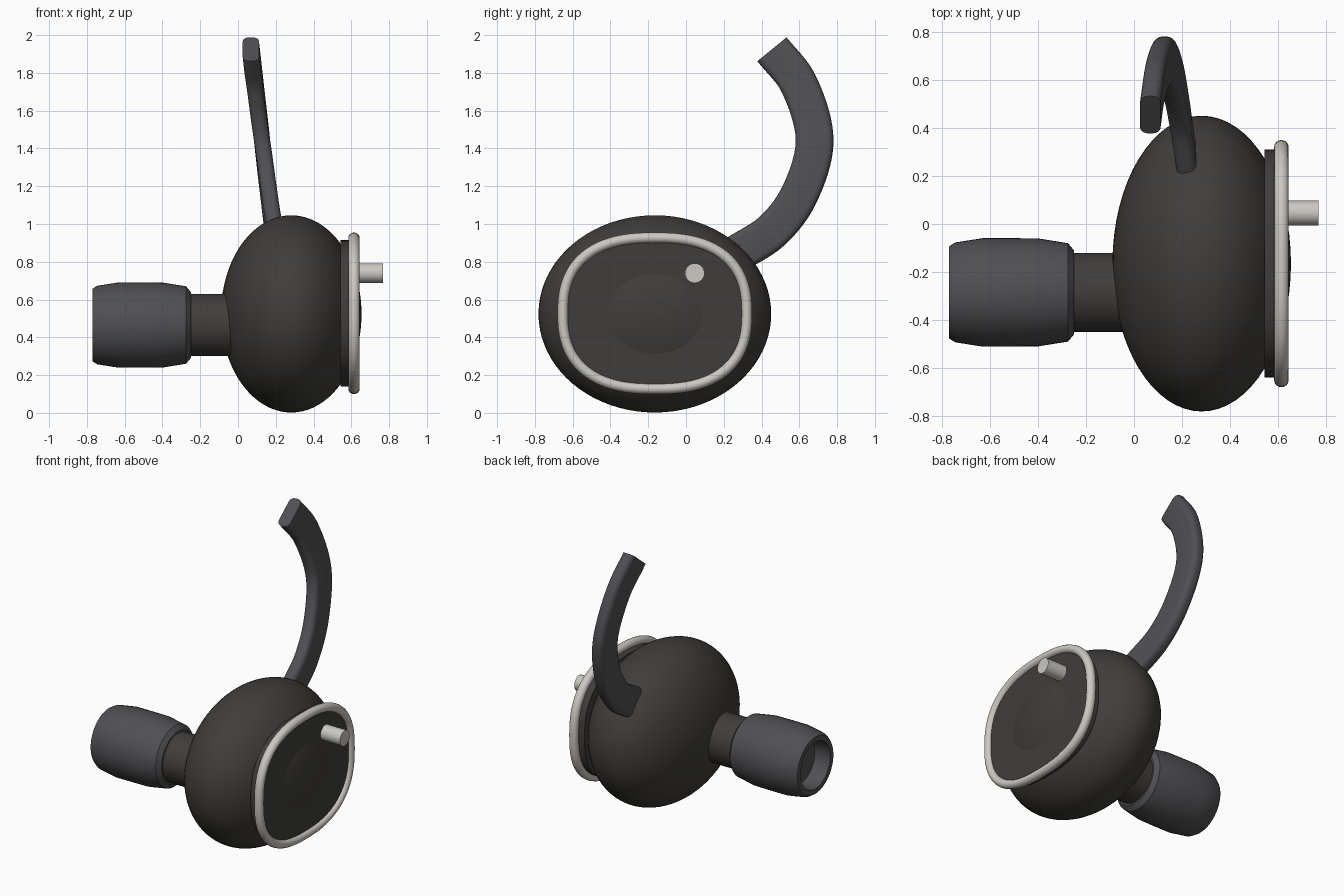
import bpy, bmesh, math
from mathutils import Vector, Matrix

if "Cube" in bpy.data.objects:
    bpy.data.objects.remove(bpy.data.objects["Cube"])


def material(name, rgb):
    m = bpy.data.materials.new(name)
    m.diffuse_color = (*rgb, 1)
    m.use_nodes = True
    m.node_tree.nodes["Principled BSDF"].inputs["Base Color"].default_value = m.diffuse_color
    return m


SHELL = material("dark_shell", (0.05, 0.048, 0.045))
RUBBER = material("soft_rubber", (0.08, 0.08, 0.085))
METAL = material("light_metal", (0.6, 0.58, 0.54))


def finish(name, bm, mat, angle=35):
    bmesh.ops.recalc_face_normals(bm, faces=bm.faces)
    me = bpy.data.meshes.new(name)
    bm.to_mesh(me)
    bm.free()
    ob = bpy.data.objects.new(name, me)
    bpy.context.collection.objects.link(ob)
    me.materials.append(mat)
    bpy.ops.object.select_all(action='DESELECT')
    ob.select_set(True)
    bpy.context.view_layer.objects.active = ob
    bpy.ops.object.shade_smooth_by_angle(angle=math.radians(angle))
    return ob


def skin(name, rings, mat, caps=True, closed=False, angle=35):
    """Join a list of point rings into one surface."""
    bm = bmesh.new()
    vs = [[bm.verts.new(p) for p in r] for r in rings]
    n = len(vs[0])
    pairs = list(zip(vs, vs[1:])) + ([(vs[-1], vs[0])] if closed else [])
    for a, b in pairs:
        for i in range(n):
            j = (i + 1) % n
            bm.faces.new((a[i], a[j], b[j], b[i]))
    if caps:
        bm.faces.new(vs[0])
        bm.faces.new(vs[-1])
    return finish(name, bm, mat, angle)


def oval(x, cy, cz, ry, rz, power=2.0, n=64):
    """Superellipse ring in the yz plane."""
    pts = []
    for i in range(n):
        a = 2 * math.pi * i / n
        c, s = math.cos(a), math.sin(a)
        pts.append(Vector((x, cy + ry * math.copysign(abs(c) ** (2 / power), c),
                           cz + rz * math.copysign(abs(s) ** (2 / power), s))))
    return pts


def lathe(name, profile, cy, cz, mat, n=48, angle=35):
    return skin(name, [oval(x, cy, cz, r, r, n=n) for x, r in profile], mat, angle=angle)


# Main ellipsoid housing
bm = bmesh.new()
bmesh.ops.create_uvsphere(bm, u_segments=64, v_segments=40, radius=1)
bm.transform(Matrix.Translation((0.282, -0.165, 0.524)) @ Matrix.Diagonal((0.372, 0.616, 0.522, 1)))
finish("housing", bm, SHELL)

# Outer face plate
CY, CZ, POWER = -0.165, 0.527, 2.5
skin("face_plate", [oval(x, CY, CZ, 0.475, 0.388, POWER, 96) for x in (0.543, 0.622)], SHELL)

# Rounded trim ring around the plate
path = oval(0.614, CY, CZ, 0.487, 0.400, POWER, 96)
rings = []
for i, p in enumerate(path):
    t = (path[(i + 1) % 96] - path[i - 1]).normalized()
    out = t.cross(Vector((1, 0, 0)))
    rings.append([p + out * 0.028 * math.cos(a) + Vector((0.03 * math.sin(a), 0, 0))
                  for a in (2 * math.pi * k / 16 for k in range(16))])
skin("trim_ring", rings, METAL, caps=False, closed=True, angle=60)

# Small button pin
lathe("button_pin", [(0.60, 0.052), (0.768, 0.052)], 0.046, 0.74, METAL, 32)

# Nozzle neck
lathe("nozzle_neck", [(-0.45, 0.164), (0.10, 0.164)], -0.285, 0.465, SHELL)

# Ear tip with a hollow opening
lathe("ear_tip", [(-0.25, 0.10), (-0.25, 0.175), (-0.275, 0.205), (-0.40, 0.225),
                  (-0.515, 0.226), (-0.63, 0.226), (-0.745, 0.208), (-0.77, 0.192),
                  (-0.77, 0.158), (-0.66, 0.150)], -0.285, 0.465, RUBBER, angle=25)

# Curved ear hook: a rounded band swept along a spline
knots = [Vector(p) for p in (
    (0.068, 0.455, 1.925), (0.091, 0.60, 1.735), (0.127, 0.681, 1.445),
    (0.162, 0.605, 1.165), (0.190, 0.46, 0.967), (0.220, 0.262, 0.838))]
ext = [2 * knots[0] - knots[1] - Vector((0, 0.05, -0.05))] + knots + [2 * knots[-1] - knots[-2]]
centre = []
for k in range(1, len(ext) - 2):
    a, b, c, d = ext[k - 1:k + 3]
    for s in range(10):
        t = s / 10
        centre.append(0.5 * (2 * b + (c - a) * t + (2 * a - 5 * b + 4 * c - d) * t * t
                             + (3 * b - a - 3 * c + d) * t ** 3))
centre.append(knots[-1])
HW, HT, R = 0.1, 0.043, 0.034
section = []
for q, (sx, sy) in enumerate(((1, 1), (-1, 1), (-1, -1), (1, -1))):
    for k in range(6):
        a = math.pi / 2 * (q + k / 5)
        section.append((sx * (HW - R) + R * math.cos(a), sy * (HT - R) + R * math.sin(a)))
rings = []
for i, p in enumerate(centre):
    t = centre[min(i + 1, len(centre) - 1)] - centre[max(i - 1, 0)]
    wide = Vector((0, t.z, -t.y)).normalized()
    rings.append([p + wide * u + Vector((v, 0, 0)) for u, v in section])
skin("ear_hook", rings, RUBBER)
